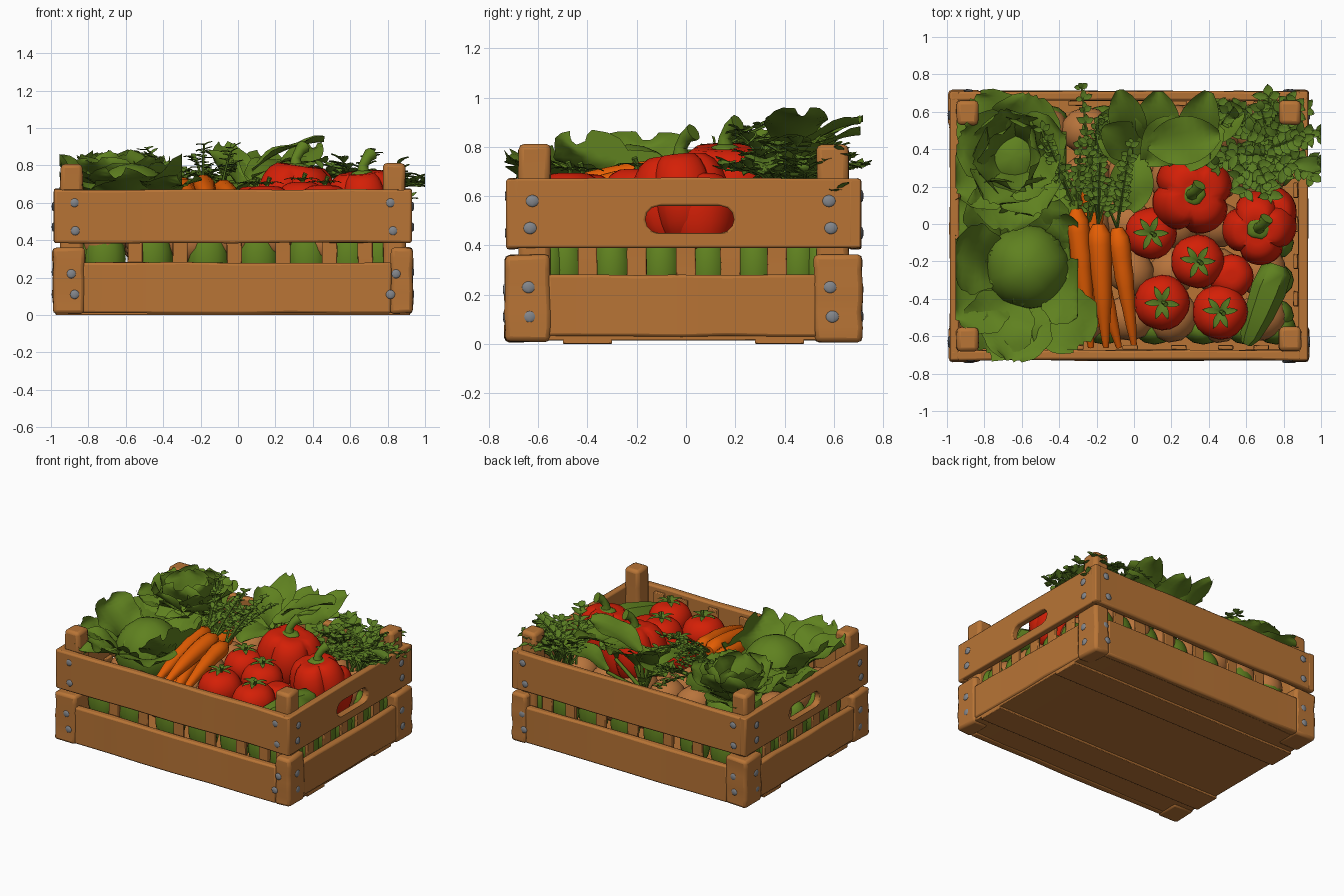
import bpy, bmesh, math, random
from mathutils import Vector, Matrix, Euler

if "Cube" in bpy.data.objects:
    bpy.data.objects.remove(bpy.data.objects["Cube"])
random.seed(4)
R = random.uniform


def material(name, rgb):
    m = bpy.data.materials.new(name)
    m.diffuse_color = (*rgb, 1)
    m.use_nodes = True
    m.node_tree.nodes["Principled BSDF"].inputs["Base Color"].default_value = m.diffuse_color
    return m


WOOD = material("crate wood", (0.48, 0.175, 0.036))
POTATO = material("potato brown", (0.48, 0.175, 0.045))
LEAF = material("leaf green", (0.115, 0.22, 0.014))
HERB = material("herb green", (0.10, 0.20, 0.016))
RED = material("tomato red", (0.66, 0.014, 0.002))
ORANGE = material("carrot orange", (0.88, 0.125, 0.001))
METAL = material("nail grey", (0.23, 0.24, 0.26))


def finish(name, bm, mat, bevel=0, angle=45):
    me = bpy.data.meshes.new(name)
    bmesh.ops.recalc_face_normals(bm, faces=bm.faces)
    bm.to_mesh(me)
    bm.free()
    me.materials.append(mat)
    me.shade_smooth()
    me.set_sharp_from_angle(angle=math.radians(angle))
    ob = bpy.data.objects.new(name, me)
    bpy.context.collection.objects.link(ob)
    if bevel:
        b = ob.modifiers.new("worn edges", "BEVEL")
        b.width, b.segments, b.limit_method = bevel, 2, "ANGLE"
        b.angle_limit = math.radians(50)
    return ob


def board(name, x0, x1, y0, y1, z0, z1, jit=0.004, bevel=0.012):
    bm = bmesh.new()
    s = Vector((x1 - x0, y1 - y0, z1 - z0))
    bmesh.ops.create_cube(bm, size=1)
    k = max(range(3), key=lambda i: s[i])
    long = [e for e in bm.edges if abs(e.verts[0].co[k] - e.verts[1].co[k]) > 0.5]
    bmesh.ops.subdivide_edges(bm, edges=long, cuts=5, use_grid_fill=True)
    c = Vector(((x0 + x1) / 2, (y0 + y1) / 2, (z0 + z1) / 2))
    for v in bm.verts:
        v.co = Vector([v.co[i] * s[i] + c[i] + R(-jit, jit) for i in range(3)])
    return finish(name, bm, WOOD, bevel)


def blob(bm, c, r, lobes=0, depth=0.0, dimple=0.0, block=1.0, rot=(0, 0, 0), seg=20):
    vs = bmesh.ops.create_uvsphere(bm, u_segments=seg, v_segments=12, radius=1)["verts"]
    m = Euler(rot).to_matrix()
    for v in vs:
        x, y, z = v.co
        rho, th = math.hypot(x, y), math.atan2(y, x)
        f = rho ** block / max(rho, 1e-6) * (1 - depth + depth * abs(math.cos(lobes * th / 2)) ** 0.6)
        if z > 0:
            z -= dimple * math.exp(-(rho / 0.4) ** 2)
        v.co = m @ Vector((x * f * r[0], y * f * r[1], z * r[2])) + Vector(c)


def tube(bm, pts, radii, sides=10):
    pts, rings = [Vector(p) for p in pts], []
    for i, p in enumerate(pts):
        d = pts[min(i + 1, len(pts) - 1)] - pts[max(i - 1, 0)]
        q = d.to_track_quat("Z", "Y")
        rings.append([bm.verts.new(p + q @ Vector((math.cos(a) * radii[i], math.sin(a) * radii[i], 0)))
                      for a in (2 * math.pi * j / sides for j in range(sides))])
    for a, b in zip(rings, rings[1:]):
        for j in range(sides):
            k = (j + 1) % sides
            bm.faces.new((a[j], a[k], b[k], b[j]))
    bm.faces.new(rings[0])
    bm.faces.new(rings[-1])


def arc(base, az, p0, p1, length, n):
    """Points and frames along a bending stem; angles in degrees."""
    h = Vector((math.cos(math.radians(az)), math.sin(math.radians(az)), 0))
    p, out = Vector(base), []
    for i in range(n + 1):
        a = math.radians(p0 + (p1 - p0) * i / n)
        d = h * math.cos(a) + Vector((0, 0, math.sin(a)))
        nrm = -h * math.sin(a) + Vector((0, 0, math.cos(a)))
        out.append((p.copy(), d, nrm))
        p += d * length / n
    return out, Vector((-h.y, h.x, 0))


def leaf(bm, base, az, p0, p1, length, w, cup=0.2, ruf=0.0, e=1.0, nu=10, nv=6, frill=0.0, blunt=1.0, xmax=1.0):
    path, side = arc(base, az, p0, p1, length, nu)
    ph, rows = R(0, 6), []
    for i, (p, d, n) in enumerate(path):
        u = i / nu
        wid = w * math.sin(math.pi * (0.04 + 0.93 * u) ** e) ** blunt
        row = []
        for j in range(nv + 1):
            v = 2 * j / nv - 1
            q = p + side * v * wid * (1 + frill * math.sin(23 * u + ph))
            q += n * (cup * w * abs(v) ** 1.5 + ruf * v * v * math.sin(11 * u + 3 * v + ph))
            q += d * frill * length * 0.5 * u * math.sin(9 * v + ph)
            q = (min(max(q.x, -0.955), xmax), min(max(q.y, -0.74), 0.755), min(q.z, 0.975))
            row.append(bm.verts.new(q))
        rows.append(row)
    for a, b in zip(rows, rows[1:]):
        for j in range(nv):
            bm.faces.new((a[j], a[j + 1], b[j + 1], b[j]))


def frond(bm, base, az, p0, p1, length, size, n=8, start=3):
    path, _ = arc(base, az, p0, p1, length, n)
    tube(bm, [p for p, _, _ in path], [0.009 - 0.004 * i / n for i in range(n + 1)], 5)
    for p, _, _ in path[start:]:
        for da in (-65, 0, 65):
            leaf(bm, p, az + da + R(-15, 15), R(-10, 60), R(-30, 20), size * R(0.7, 1.2),
                 size * 0.33, 0.3, nu=4, nv=2, frill=0.12)


def around(c, a, r, dz=0.0):
    return Vector(c) + Vector((math.cos(math.radians(a)) * r, math.sin(math.radians(a)) * r, dz))


# Crate: corner blocks, posts, slats
X0, X1, Y0, Y1 = -0.985, 0.93, -0.728, 0.71
for sx in (0, 1):
    for sy in (0, 1):
        bx = (X0 - 0.005, -0.82) if sx == 0 else (0.815, X1 + 0.005)
        by = (Y0 - 0.008, -0.55) if sy == 0 else (0.52, Y1 + 0.005)
        px = (-0.95, -0.83) if sx == 0 else (0.775, 0.895)
        py = (-0.68, -0.55) if sy == 0 else (0.53, 0.66)
        board("corner_block", *bx, *by, 0.008, 0.36, bevel=0.02)
        board("corner_post", *px, *py, 0.03, 0.81, bevel=0.022)
for n, ya, yb in (("front", Y0, -0.675), ("back", 0.66, Y1)):
    board(n + "_lower_slat", -0.83, 0.82, ya, yb, 0.01, 0.28)
    board(n + "_upper_slat", X0, X1, ya, yb, 0.385, 0.67)
for n, xa, xb in (("left", X0, -0.935), ("right", 0.88, X1)):
    board(n + "_lower_slat", xa, xb, -0.56, 0.53, 0.03, 0.28)
    # upper end slat with a rounded hand hole
    bm = bmesh.new()
    hole = []
    for cy, a0 in ((0.14, -90), (-0.11, 90)):
        hole += [(cy + 0.055 * math.cos(math.radians(a0 + t)), 0.505 + 0.055 * math.sin(math.radians(a0 + t)))
                 for t in range(0, 181, 30)]
    for loop in ([(Y0, 0.39), (Y1, 0.39), (Y1, 0.67), (0, 0.675), (Y0, 0.67)], hole):
        vs = [bm.verts.new((xa, *p)) for p in loop]
        for i in range(len(vs)):
            bm.edges.new((vs[i - 1], vs[i]))
    bmesh.ops.triangle_fill(bm, edges=bm.edges[:], use_beauty=True)
    ex = bmesh.ops.extrude_face_region(bm, geom=bm.faces[:])
    bmesh.ops.translate(bm, vec=(xb - xa, 0, 0), verts=[g for g in ex["geom"] if isinstance(g, bmesh.types.BMVert)])
    finish(n + "_handle_slat", bm, WOOD, 0.008)
board("floor", -0.97, 0.92, -0.7, 0.69, 0.015, 0.05, 0.001, 0.004)
for y in (-0.4, 0.38):
    board("floor_runner", -0.975, 0.92, y - 0.1, y + 0.1, 0.0, 0.025, 0, 0.004)
for x in (-0.55, -0.31, -0.02, 0.24, 0.49, 0.68):
    for y in (-0.66, 0.645):
        board("inner_upright", x - 0.04, x + 0.04, y - 0.012, y + 0.012, 0.05, 0.64, 0.002, 0.005)
for y in (-0.4, -0.2, 0.0, 0.18, 0.37):
    for x in (-0.92, 0.865):
        board("inner_upright", x - 0.012, x + 0.012, y - 0.04, y + 0.04, 0.05, 0.43, 0.002, 0.005)

# Nails
bm = bmesh.new()
for x in (-0.88, 0.83):
    for z in (0.6, 0.45, 0.22, 0.11):
        for y in (Y0 - (0.008 if z < 0.4 else 0), Y1 + 0.003):
            blob(bm, (x + R(-0.02, 0.02), y, z), (0.024, 0.008, 0.024), seg=8)
for y in (-0.63, 0.585):
    for z in (0.58, 0.47, 0.23, 0.11):
        for x in (X0 - 0.003, X1 + 0.004):
            blob(bm, (x, y + R(-0.01, 0.01), z), (0.008, 0.026, 0.024), seg=8)
finish("nails", bm, METAL)

# Hidden filling: potatoes, with small cucumbers along the walls
bm = bmesh.new()
for i in range(7):
    for j in range(5):
        blob(bm, (-0.72 + i * 0.233, -0.5 + j * 0.25, 0.4 + R(-0.02, 0.03)), (0.14, 0.125, 0.12),
             rot=(0, 0, R(0, 3)), seg=12)
finish("potatoes", bm, POTATO)
bm = bmesh.new()
for x in (-0.71, -0.46, -0.16, 0.11, 0.37, 0.6, 0.76):
    for y in (-0.56, 0.55):
        blob(bm, (x, y, 0.3), (0.11, 0.085, 0.15), block=0.7, seg=12)
for y in (-0.49, -0.3, -0.1, 0.09, 0.28, 0.46):
    for x in (-0.82, 0.77):
        blob(bm, (x, y, 0.3), (0.085, 0.085, 0.15), block=0.7, seg=12)
tube(bm, [(0.6, -0.64, 0.54), (0.62, -0.6, 0.55), (0.67, -0.48, 0.56), (0.72, -0.35, 0.57), (0.76, -0.25, 0.58),
          (0.77, -0.22, 0.58)], [0.03, 0.055, 0.08, 0.095, 0.085, 0.05], 6)
finish("cucumbers", bm, LEAF)

# Tomatoes with star calyxes
red, green = bmesh.new(), bmesh.new()
for x, y, z, r in ((0.09, -0.05, 0.58, 0.14), (0.34, -0.2, 0.6, 0.145), (0.15, -0.42, 0.575, 0.15),
                   (0.46, -0.47, 0.58, 0.15), (0.52, -0.28, 0.55, 0.12)):
    blob(red, (x, y, z), (r, r, r * 0.88), 5, 0.03, 0.15)
    if r > 0.13:
        t = z + r * 0.76
        for k in range(6):
            leaf(green, (x, y, t), k * 60 + R(-12, 12), 35, -35, 0.1, 0.018, nu=5, nv=2)
        tube(green, [(x, y, t - 0.02), (x + 0.01, y, t + 0.02), (x + 0.02, y - 0.01, t + 0.045)], [0.012, 0.01, 0.013], 6)
finish("tomatoes", red, RED)
finish("tomato_calyxes", green, HERB)

# Peppers: lobed, with thick stems
red, green = bmesh.new(), bmesh.new()
for x, y, z, r, h, a, lean in ((0.31, 0.16, 0.62, 0.225, 0.22, 0.6, 0.1), (0.67, -0.02, 0.59, 0.2, 0.21, 0.1, -0.1)):
    blob(red, (x, y, z), (r, r, h), 4, 0.2, 0.22, 0.75, (0.1, lean, a), 40)
    t = z + h * 0.76
    blob(green, (x, y, t), (0.075, 0.065, 0.025), 5, 0.2, seg=15)
    tube(green, [(x, y, t - 0.02), (x, y, t + 0.05), (x + 0.02, y + 0.02, t + 0.09), (x + 0.04, y + 0.05, t + 0.11)],
         [0.042, 0.026, 0.028, 0.038], 8)
blob(red, (0.77, 0.06, 0.54), (0.1, 0.14, 0.17), 3, 0.1, 0.1, 0.7)
finish("peppers", red, RED)
finish("pepper_stems", green, LEAF)

# Carrots and their feathery tops
bm, tops = bmesh.new(), bmesh.new()
for x0, y0, x1, y1, z, r in ((-0.31, 0.08, -0.23, -0.66, 0.68, 0.062), (-0.19, 0.0, -0.15, -0.66, 0.69, 0.065),
                             (-0.09, -0.02, 0.0, -0.65, 0.67, 0.058), (-0.25, -0.02, -0.08, -0.66, 0.62, 0.06),
                             (-0.23, 0.25, -0.2, -0.55, 0.61, 0.06)):
    N = 12
    pts = [(x0 + (x1 - x0) * t, y0 + (y1 - y0) * t, z - 0.1 * t * t) for t in (i / N for i in range(N + 1))]
    rad = [r * 0.5, r * 0.95] + [r * (1 - 0.75 * (i / N) ** 1.8) * R(0.93, 1.06) for i in range(2, N + 1)]
    tube(bm, pts, rad)
    for k in range(4):
        frond(tops, (x0, y0, z), 94 + R(-24, 24), R(20, 45), R(-15, 25), R(0.22, 0.5), 0.05)
finish("carrots", bm, ORANGE)
finish("carrot_tops", tops, HERB)

# Round lettuce: solid heart, wrapping leaves, ruffled open leaves
bm = bmesh.new()
C = Vector((-0.57, -0.23, 0.58))
blob(bm, C, (0.23, 0.23, 0.23), 5, 0.05)
for k in range(7):
    a = k * 51 + R(-10, 10)
    leaf(bm, around(C, a, 0.21, -0.08), a, 85, 170, R(0.34, 0.42), 0.17, 0.3, 0.01, 1.2, frill=0.04, blunt=0.6, xmax=-0.28)
for k in range(12):
    a = k * 30 + R(-10, 10)
    d = 0.36 if math.sin(math.radians(a)) < -0.2 or math.cos(math.radians(a)) < -0.3 else 0.28
    leaf(bm, around(C, a, 0.17, -0.04), a, R(45, 70), R(-35, 25), d + R(0, 0.05), 0.19, 0.25, 0.02, 1.4,
         14, 8, 0.05, 0.6, -0.3 + 0.12 * (math.sin(math.radians(a)) < -0.7))
finish("round_lettuce", bm, LEAF, angle=60)

# Loose-leaf lettuce at the back left
bm = bmesh.new()
C = Vector((-0.64, 0.36, 0.54))
blob(bm, C, (0.2, 0.2, 0.15), 5, 0.1)
for k in range(16):
    a, ring = k * 137.5, k / 16
    leaf(bm, around(C, a, 0.06), a, 80 - 25 * ring, 70 - 90 * ring, 0.33 + 0.06 * ring, 0.19, 0.2, 0.025, 1.4,
         14, 8, 0.05, 0.6, -0.36)
finish("loose_lettuce", bm, LEAF, angle=60)

# Spinach: broad smooth leaves on stalks
bm = bmesh.new()
for x, y, z, az, p0, p1, n, w in (
        (0.08, 0.42, 0.77, 8, 40, 0, 0.42, 0.13), (0.0, 0.42, 0.64, 105, 65, 10, 0.42, 0.1),
        (0.12, 0.42, 0.66, 88, 60, 0, 0.36, 0.12), (0.3, 0.4, 0.66, 72, 65, 0, 0.42, 0.11),
        (0.02, 0.4, 0.65, 150, 65, 20, 0.32, 0.11), (0.07, 0.34, 0.72, 45, 40, -10, 0.32, 0.13),
        (0.0, 0.38, 0.66, 265, 30, -35, 0.32, 0.12), (0.2, 0.3, 0.74, 40, 30, -10, 0.36, 0.11),
        (0.05, 0.3, 0.62, 130, 40, -10, 0.38, 0.12), (0.3, 0.5, 0.6, 20, 50, 0, 0.35, 0.12),
        (0.0, 0.5, 0.6, 170, 50, 0, 0.25, 0.11)):
    leaf(bm, (x, y, z), az, p0, p1, n, w, 0.2, 0.012, 1.15, blunt=0.65)
    tube(bm, [(0.1, 0.35, 0.45), (x, y, z)], [0.015, 0.012], 6)
finish("spinach", bm, LEAF, angle=60)

# Parsley at the back right
bm = bmesh.new()
for k in range(26):
    frond(bm, (0.7 + R(-0.07, 0.07), 0.42 + R(-0.07, 0.07), 0.52), k * 137.5, R(60, 85), R(-45, 45),
          R(0.28, 0.4), 0.075, 7, 3)
leaf(bm, (0.85, 0.32, 0.74), 0, 20, -60, 0.19, 0.045, nu=6, frill=0.1)
finish("parsley", bm, HERB)
